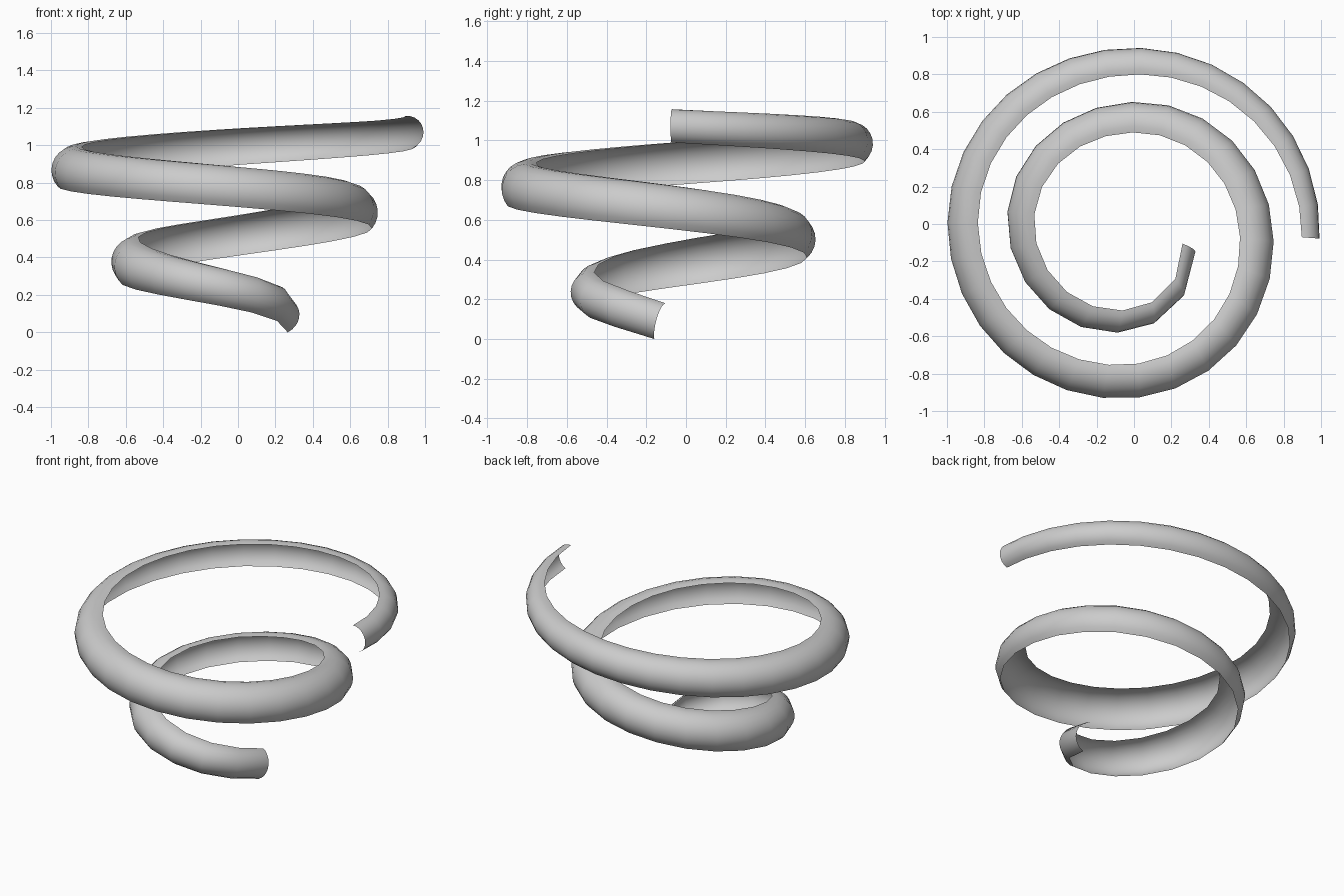
import bpy, bmesh, math
from mathutils import Vector

if "Cube" in bpy.data.objects:
    bpy.data.objects.remove(bpy.data.objects["Cube"])

# Section keys: clockwise angle, upper edge (radius, z), lower edge (radius, z), bulge
KEYS = [
    (22, 0.28, 0.18, 0.31, 0.00, 0.066),
    (90, 0.455, 0.32, 0.52, 0.13, 0.085),
    (180, 0.535, 0.50, 0.635, 0.27, 0.09),
    (270, 0.49, 0.62, 0.61, 0.41, 0.10),
    (360, 0.56, 0.755, 0.71, 0.545, 0.10),
    (450, 0.75, 0.875, 0.90, 0.67, 0.10),
    (540, 0.835, 0.99, 0.965, 0.78, 0.092),
    (630, 0.80, 1.085, 0.90, 0.895, 0.09),
    (724.5, 0.90, 1.157, 0.943, 0.99, 0.073),
]
ARC = 10


def slope(i, c):
    a, b = KEYS[max(i - 1, 0)], KEYS[min(i + 1, len(KEYS) - 1)]
    return (b[c] - a[c]) / (b[0] - a[0])


def section(t):
    """Smoothly interpolate the section keys at angle t."""
    i = max(k for k in range(len(KEYS) - 1) if k == 0 or KEYS[k][0] <= t)
    a, b = KEYS[i], KEYS[i + 1]
    h = b[0] - a[0]
    u = (t - a[0]) / h
    return [(2*u**3 - 3*u**2 + 1) * a[c] + (u**3 - 2*u**2 + u) * h * slope(i, c)
            + (3*u**2 - 2*u**3) * b[c] + (u**3 - u**2) * h * slope(i + 1, c)
            for c in range(1, 6)]


def arc_points(t):
    """Circular arc from the upper inner edge to the lower outer edge."""
    ri, zi, rb, zb, s = section(t)
    top, bottom = Vector((ri, zi)), Vector((rb, zb))
    chord = bottom - top
    c = chord.length
    along = chord / c
    out = Vector((-along.y, along.x))
    R = (c * c / 4 + s * s) / (2 * s)
    centre = (top + bottom) / 2 + out * (s - R)
    half = math.atan2(c / 2, R - s)
    return [centre + out * R * math.cos(w) + along * R * math.sin(w)
            for w in (half * (2 * k / ARC - 1) for k in range(ARC + 1))]


# Stations spaced about evenly along the spiral
angles = [KEYS[0][0]]
while angles[-1] < KEYS[-1][0] - 8:
    r = max(p.x for p in arc_points(angles[-1]))
    angles.append(angles[-1] + math.degrees(0.195 / r))
angles[-1] = KEYS[-1][0]

# Spiral ribbon: open curved strip, its lower end cut square to the climb
bm = bmesh.new()
rows = []
for t in angles:
    lean = 9 * max(0, 1 - (t - KEYS[0][0]) / 120)
    row = []
    for k, p in enumerate(arc_points(t)):
        a = -math.radians(t + lean * (k / ARC) ** 2)
        row.append(bm.verts.new((p.x * math.cos(a), p.x * math.sin(a), p.y)))
    rows.append(row)
for r0, r1 in zip(rows, rows[1:]):
    for k in range(ARC):
        f = bm.faces.new((r0[k], r0[k + 1], r1[k + 1], r1[k]))
        f.smooth = True
bm.normal_update()
# Normals face the outer, convex side
mid = bm.faces[:][len(bm.faces) // 2 + ARC // 2]
centre = mid.calc_center_median()
if mid.normal.dot(Vector((centre.x, centre.y, 0))) < 0:
    bmesh.ops.reverse_faces(bm, faces=bm.faces[:])
mesh = bpy.data.meshes.new("spiral_ribbon")
bm.to_mesh(mesh)
bm.free()
bpy.context.collection.objects.link(bpy.data.objects.new("spiral_ribbon", mesh))
